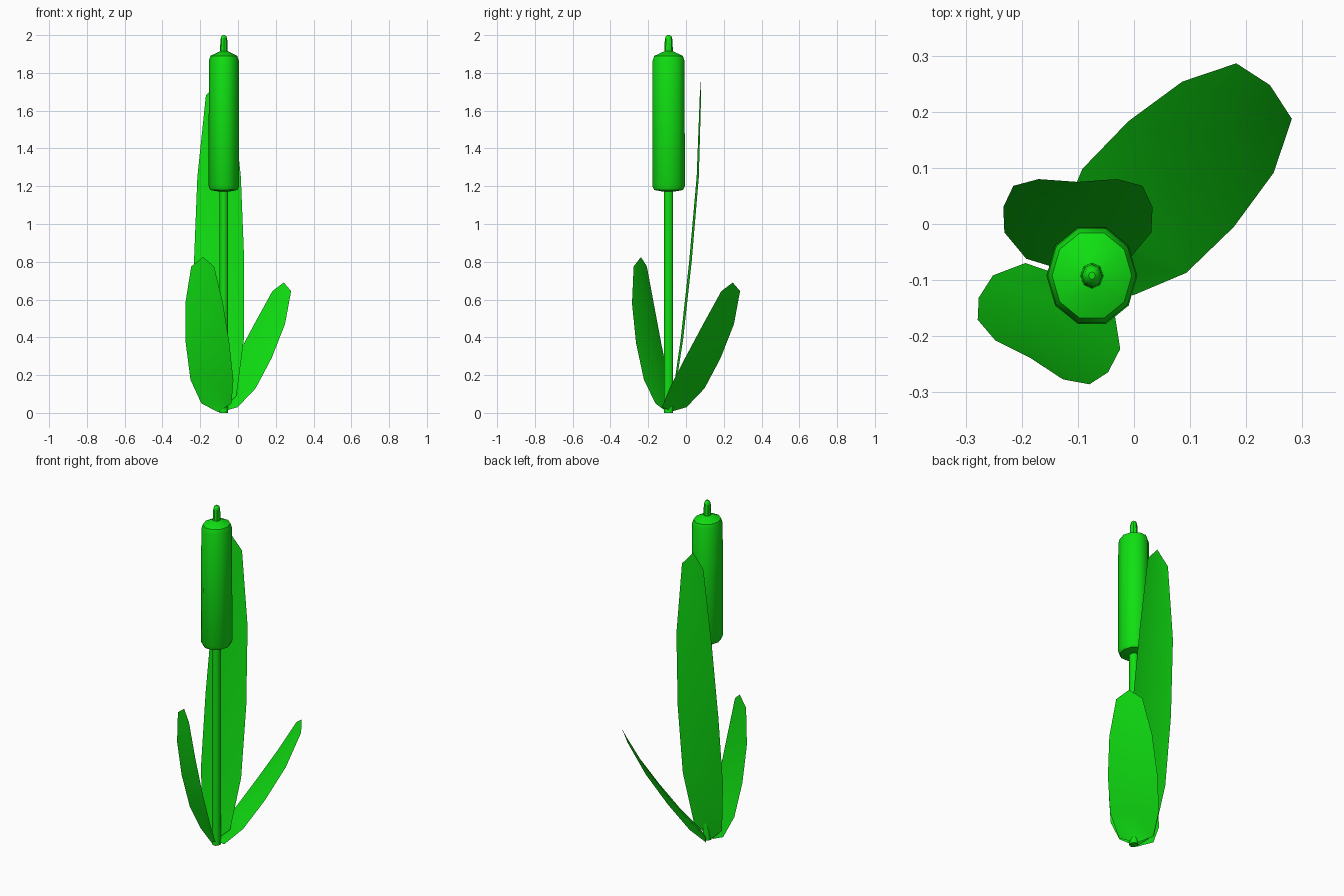
import bpy
from math import cos, sin, pi, radians

if "Cube" in bpy.data.objects:
    bpy.data.objects.remove(bpy.data.objects["Cube"], do_unlink=True)

green = bpy.data.materials.new("leaf_green")
green.use_nodes = True
colour = (0.005, 0.75, 0.006, 1)
green.diffuse_color = colour
green.node_tree.nodes["Principled BSDF"].inputs["Base Color"].default_value = colour


def add_object(name, verts, faces, angle):
    mesh = bpy.data.meshes.new(name)
    mesh.from_pydata(verts, [], faces)
    mesh.materials.append(green)
    obj = bpy.data.objects.new(name, mesh)
    bpy.context.collection.objects.link(obj)
    bpy.ops.object.select_all(action='DESELECT')
    bpy.context.view_layer.objects.active = obj
    obj.select_set(True)
    bpy.ops.object.shade_smooth_by_angle(angle=radians(angle))
    return obj


def lathe(name, profile, sides=10):
    """Capped solid turned around the stalk axis, slightly deeper than wide."""
    verts = [(r * cos(2 * pi * i / sides), 1.12 * r * sin(2 * pi * i / sides), z)
             for r, z in profile for i in range(sides)]
    faces = [tuple(reversed(range(sides)))]
    for k in range(len(profile) - 1):
        a, b = k * sides, (k + 1) * sides
        for i in range(sides):
            j = (i + 1) % sides
            faces.append((a + i, a + j, b + j, b + i))
    faces.append(tuple(range(len(verts) - sides, len(verts))))
    obj = add_object(name, verts, faces, 40)
    obj.location = (-0.075, -0.092, 0)


HALF_WIDTHS = (0.092, 0.131, 0.133, 0.115, 0.07)


def leaf(name, root, azimuth, path):
    """Cupped blade: a pointed strip leaning out along the azimuth."""
    ca, sa = cos(radians(azimuth)), sin(radians(azimuth))

    def place(out, side, z):
        return (root[0] + out * ca - side * sa, root[1] + out * sa + side * ca, z)

    verts = [place(path[0][0], 0, path[0][1])]
    for (out, z), w in zip(path[1:-1], HALF_WIDTHS):
        verts += [place(out, w, z), place(out - 0.1 * w, 0, z), place(out, -w, z)]
    verts.append(place(path[-1][0], 0, path[-1][1]))
    last = len(verts) - 1
    faces = [(0, 2, 1), (0, 3, 2)]
    for k in range(1, last - 3, 3):
        faces += [(k, k + 1, k + 4, k + 3), (k + 1, k + 2, k + 5, k + 4)]
    faces += [(last - 3, last - 2, last), (last - 2, last - 1, last)]
    add_object(name, verts, faces, 60)


# Stalk, seed head and tip
lathe("stalk", [(0.023, 0), (0.023, 1.2)])
lathe("seed_head", [(0.03, 1.172), (0.072, 1.18), (0.081, 1.2),
                    (0.079, 1.865), (0.071, 1.89), (0.02, 1.915)])
lathe("tip", [(0.021, 1.9), (0.018, 1.975), (0.014, 1.993), (0.006, 2.0)], 8)

# Leaves, each as (distance out, height) steps
leaf("back_leaf", (-0.1, -0.09), 90,
     [(0, 0.005), (0.028, 0.09), (0.075, 0.39), (0.12, 0.8),
      (0.158, 1.25), (0.17, 1.68), (0.165, 1.76)])
leaf("left_leaf", (-0.08, -0.075), 45,
     [(0, 0.008), (0.018, 0.03), (0.114, 0.13), (0.232, 0.29),
      (0.35, 0.47), (0.441, 0.645), (0.456, 0.69)])
leaf("right_leaf", (-0.105, -0.1), 240,
     [(0, 0.004), (0.018, 0.05), (0.066, 0.175), (0.113, 0.37),
      (0.148, 0.58), (0.164, 0.775), (0.16, 0.825)])
